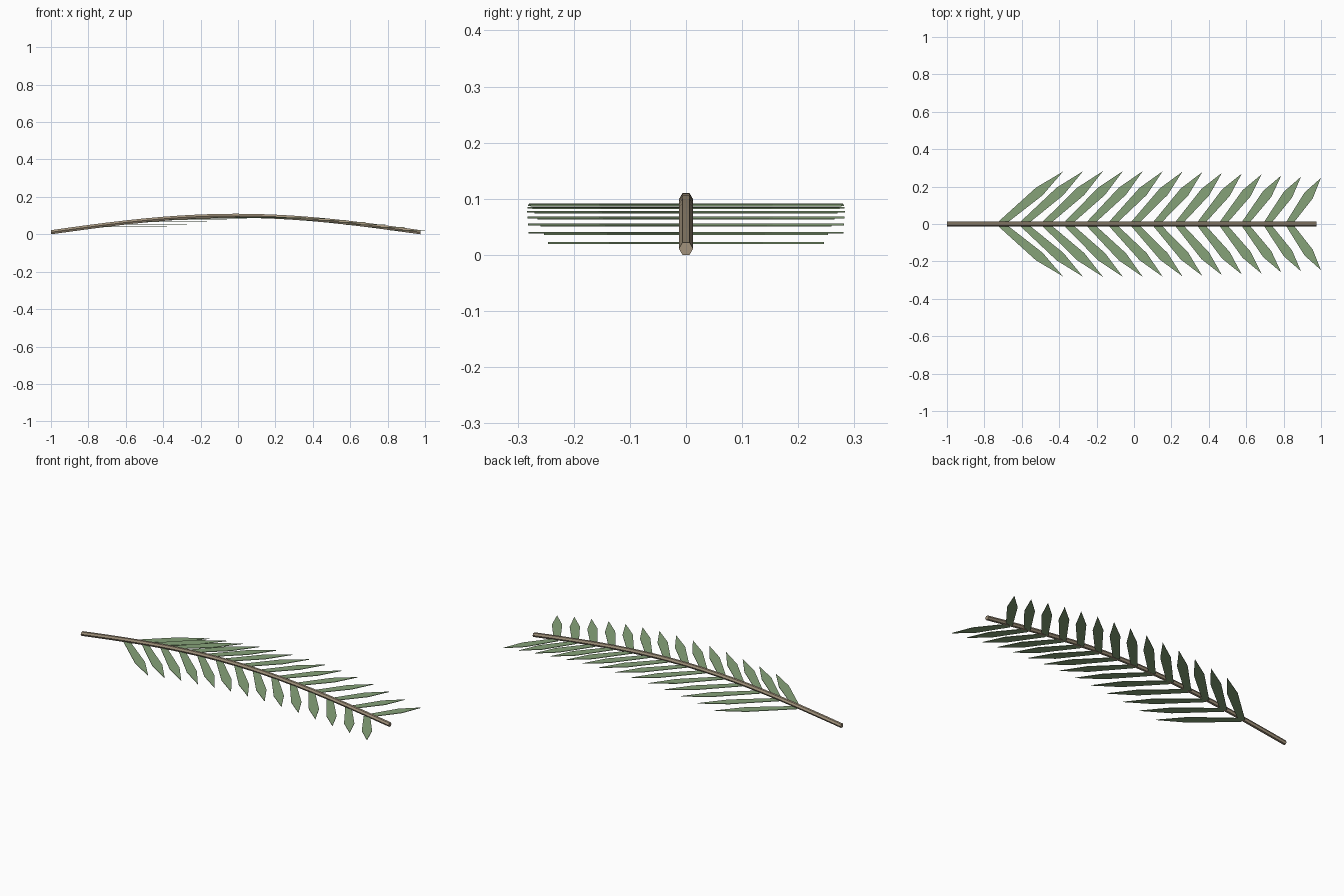
import bpy, bmesh
from math import sin, cos, pi, radians

if "Cube" in bpy.data.objects:
    bpy.data.objects.remove(bpy.data.objects["Cube"])

def material(name, rgb):
    m = bpy.data.materials.new(name)
    m.diffuse_color = (*rgb, 1)
    m.use_nodes = True
    m.node_tree.nodes["Principled BSDF"].inputs["Base Color"].default_value = m.diffuse_color
    return m

def add_object(name, bm, mat):
    bmesh.ops.recalc_face_normals(bm, faces=bm.faces)
    me = bpy.data.meshes.new(name)
    bm.to_mesh(me)
    bm.free()
    me.materials.append(mat)
    ob = bpy.data.objects.new(name, me)
    bpy.context.collection.objects.link(ob)
    return ob

LENGTH = 1.975
def stem_x(t):
    return -1 + LENGTH * t

# Arched six-sided central stem
bm = bmesh.new()
SEGS, R = 20, 0.0127
rings = []
for i in range(SEGS + 1):
    t = i / SEGS
    slope = 0.088 * pi * cos(pi * t) / LENGTH
    ring = []
    for k in range(6):
        a = k * pi / 3
        up = R * sin(a)
        ring.append(bm.verts.new((stem_x(t) - (slope * up if 0 < i < SEGS else 0),
                                  R * cos(a), 0.011 + 0.088 * sin(pi * t) + up)))
    rings.append(ring)
for a, b in zip(rings, rings[1:]):
    for k in range(6):
        n = (k + 1) % 6
        bm.faces.new((a[k], a[n], b[n], b[k]))
bm.faces.new(rings[0])
bm.faces.new(rings[-1])
add_object("stem", bm, material("stem_tan", (0.36, 0.29, 0.20)))

# Flat pointed leaflets on one side, mirrored to the other
bm = bmesh.new()
COUNT, THICK = 14, 0.003
for i in range(COUNT):
    f = i / (COUNT - 1)
    t = 0.145 + 0.06 * i
    ang = radians(40 + 15 * f)
    size = 0.436 - 0.136 * f + 0.04 * f * (1 - f)
    outline = [(0, -0.017), (0.62 * size, -0.027), (size, 0),
               (0.62 * size, 0.027), (0, 0.017)]
    z = 0.09 * sin(pi * t) - THICK / 2
    verts = [bm.verts.new((stem_x(t) + u * cos(ang) - v * sin(ang),
                           u * sin(ang) + v * cos(ang), z)) for u, v in outline]
    face = bm.faces.new(verts)
    ext = bmesh.ops.extrude_face_region(bm, geom=[face], use_keep_orig=True)
    top = [g for g in ext["geom"] if isinstance(g, bmesh.types.BMVert)]
    bmesh.ops.translate(bm, verts=top, vec=(0, 0, THICK))
leaves = add_object("leaflets", bm, material("leaf_green", (0.24, 0.36, 0.19)))
mod = leaves.modifiers.new("mirror", 'MIRROR')
mod.use_axis = (False, True, False)
mod.use_mirror_merge = False
